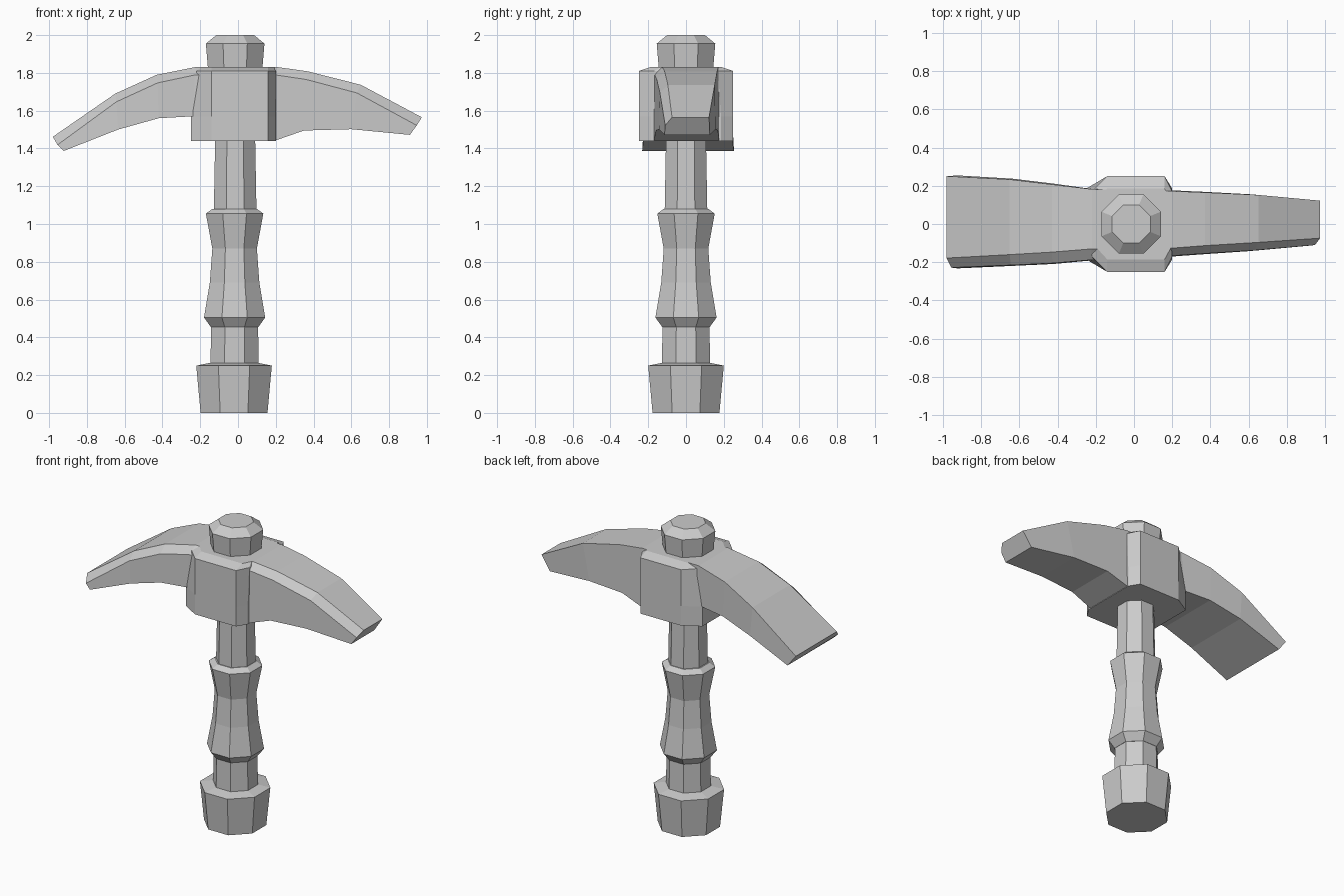
import bpy, bmesh, math

if "Cube" in bpy.data.objects:
    bpy.data.objects.remove(bpy.data.objects["Cube"])


def loft(name, rings):
    """Skin a list of equal-length point rings and cap both ends."""
    bm = bmesh.new()
    loops = [[bm.verts.new(p) for p in ring] for ring in rings]
    n = len(loops[0])
    for a, b in zip(loops, loops[1:]):
        for i in range(n):
            j = (i + 1) % n
            bm.faces.new((a[i], a[j], b[j], b[i]))
    bm.faces.new(loops[0][::-1])
    bm.faces.new(loops[-1])
    bmesh.ops.recalc_face_normals(bm, faces=bm.faces)
    mesh = bpy.data.meshes.new(name)
    bm.to_mesh(mesh)
    bm.free()
    obj = bpy.data.objects.new(name, mesh)
    bpy.context.collection.objects.link(obj)
    return obj


def octagon(apothem, z, cx):
    r = apothem / math.cos(math.pi / 8)
    return [(cx + r * math.cos(math.pi / 8 + i * math.pi / 4),
             r * math.sin(math.pi / 8 + i * math.pi / 4), z) for i in range(8)]


def turned(name, profile, cx=-0.015):
    return loft(name, [octagon(r, z, cx) for r, z in profile])


# Octagonal handle parts: (half width, height)
turned("pommel", [(0.177, 0), (0.2, 0.25), (0.127, 0.265)], -0.021)
turned("lower_shaft", [(0.128, 0.24), (0.124, 0.47)], -0.018)
turned("grip", [(0.126, 0.455), (0.162, 0.505), (0.131, 0.69),
                (0.118, 0.87), (0.152, 1.055), (0.118, 1.08)], -0.018)
turned("upper_shaft", [(0.113, 1.06), (0.105, 1.5)])
turned("top_cap", [(0.142, 1.8), (0.155, 1.955), (0.1, 2.0)])


# Hub block with cut corners and a shallow top bevel
def hub_ring(z, left, right, end, side):
    half = [(left, -end), (-0.14, -side), (0.16, -side), (right, -end)]
    return [(x, y, z) for x, y in half] + [(x, -y, z) for x, y in reversed(half)]


loft("hub", [hub_ring(1.44, -0.25, 0.2, 0.185, 0.25),
             hub_ring(1.57, -0.25, 0.2, 0.185, 0.25),
             hub_ring(1.81, -0.22, 0.2, 0.17, 0.25),
             hub_ring(1.832, -0.19, 0.19, 0.13, 0.185)])


# Curved blades: only the front top edge is chamfered
def blade(name, stations):
    rings = []
    for xt, zt, xb, zb, back, front, chamfer in stations:
        xm, zm = xt + (xb - xt) * 0.42, zt - 0.043
        rings.append([(xt, back, zt), (xt, -front + chamfer, zt), (xm, -front, zm),
                      (xb, -front - 0.004, zb), (xb, back + 0.004, zb)])
    return loft(name, rings)


# top x, top z, bottom x, bottom z, back y, front y, chamfer width
blade("adze_blade", [(-0.1, 1.832, -0.1, 1.57, 0.18, 0.185, 0.055),
                     (-0.22, 1.832, -0.24, 1.57, 0.182, 0.188, 0.058),
                     (-0.43, 1.79, -0.42, 1.56, 0.207, 0.205, 0.058),
                     (-0.65, 1.69, -0.635, 1.5, 0.233, 0.215, 0.055),
                     (-0.98, 1.462, -0.922, 1.387, 0.25, 0.228, 0.05)])
blade("pick_blade", [(0.1, 1.832, 0.1, 1.443, 0.172, 0.168, 0.04),
                     (0.2, 1.832, 0.2, 1.443, 0.172, 0.166, 0.04),
                     (0.37, 1.808, 0.35, 1.495, 0.165, 0.155, 0.042),
                     (0.65, 1.737, 0.6, 1.502, 0.152, 0.138, 0.042),
                     (0.973, 1.565, 0.91, 1.472, 0.122, 0.11, 0.036)])
